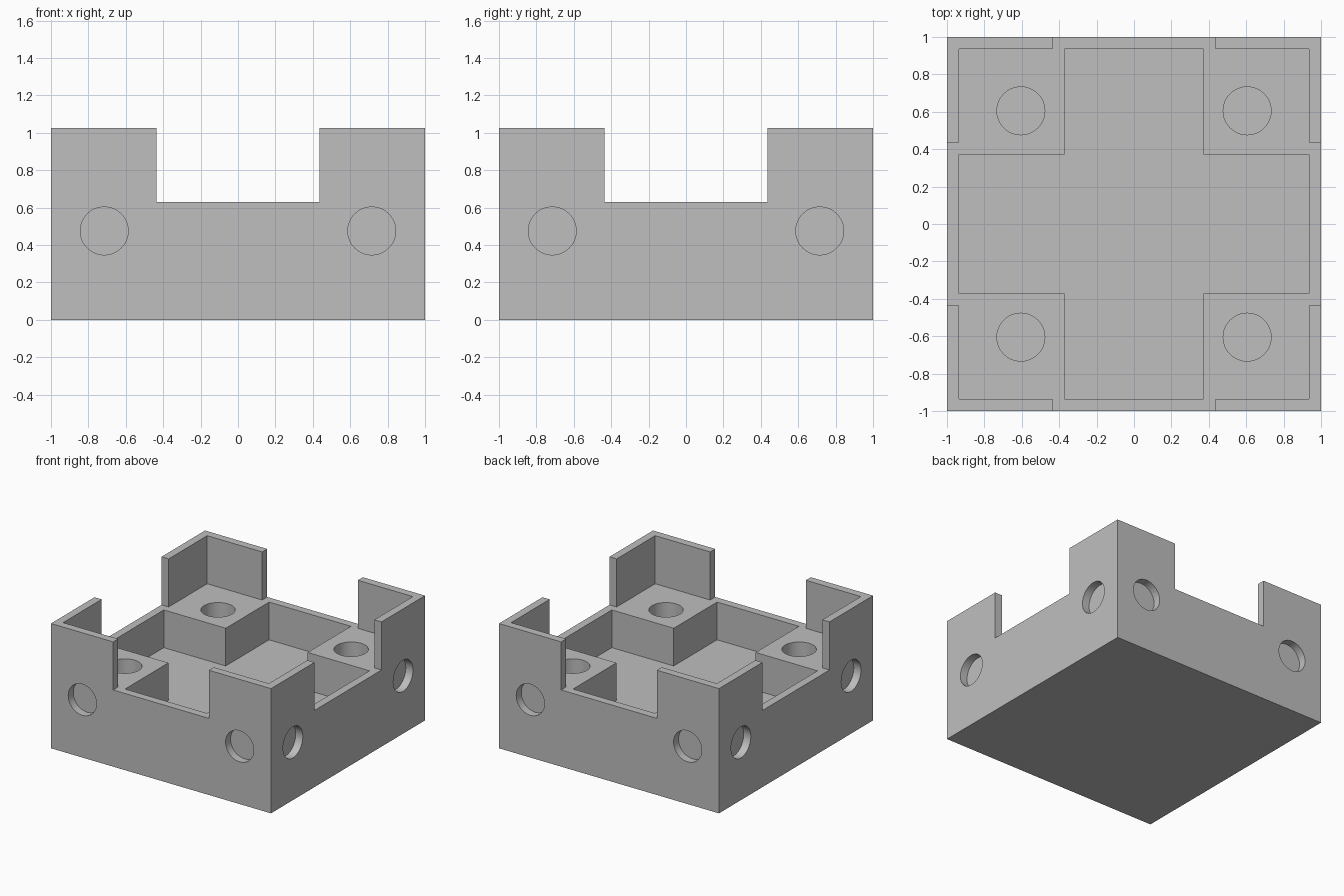
import bpy
import bmesh
import math
from mathutils import Matrix, Vector

if "Cube" in bpy.data.objects:
    bpy.data.objects.remove(bpy.data.objects["Cube"])

HALF, HEIGHT = 1.0, 1.025        # outer half width and corner height
INNER = 0.935                    # inside of the outer walls
FLOOR, LEDGE = 0.32, 0.63        # pocket floor, top of blocks and low walls
NOTCH, BLOCK = 0.435, 0.372      # half widths of wall gap and pocket arms
HOLE_R = 0.128

grey = bpy.data.materials.new("plain grey")
grey.diffuse_color = (0.52, 0.52, 0.52, 1)
grey.use_nodes = True
grey.node_tree.nodes["Principled BSDF"].inputs["Base Color"].default_value = grey.diffuse_color


def four_way(points):
    """Repeat one side of a profile around the four sides."""
    out = []
    for k in range(4):
        rot = Matrix.Rotation(k * math.pi / 2, 2)
        out += [rot @ Vector(p) for p in points]
    return out


def add_prism(bm, profile, z0, z1):
    """Extrude a counter-clockwise flat profile from z0 to z1."""
    face = bm.faces.new([bm.verts.new((p[0], p[1], z0)) for p in profile])
    res = bmesh.ops.extrude_face_region(bm, geom=[face], use_keep_orig=True)
    top = [g for g in res["geom"] if isinstance(g, bmesh.types.BMVert)]
    bmesh.ops.translate(bm, vec=(0, 0, z1 - z0), verts=top)
    bmesh.ops.recalc_face_normals(bm, faces=bm.faces[:])


def make_object(name, bm):
    mesh = bpy.data.meshes.new(name)
    bm.to_mesh(mesh)
    bm.free()
    mesh.materials.append(grey)
    obj = bpy.data.objects.new(name, mesh)
    bpy.context.collection.objects.link(obj)
    return obj


def cut(target, cutter):
    """Subtract the cutter from the target and remove it."""
    mod = target.modifiers.new("cut", "BOOLEAN")
    mod.operation, mod.solver, mod.object = "DIFFERENCE", "EXACT", cutter
    bpy.context.view_layer.objects.active = target
    bpy.ops.object.modifier_apply(modifier=mod.name)
    bpy.data.objects.remove(cutter)


# Solid tray block
bm = bmesh.new()
add_prism(bm, four_way([(HALF, HALF)]), 0, HEIGHT)
tray = make_object("corner_tray", bm)

# Upper interior with a gap in the middle of every wall
bm = bmesh.new()
add_prism(bm, four_way([(1.1, -NOTCH), (1.1, NOTCH), (INNER, NOTCH),
                        (INNER, INNER), (NOTCH, INNER)]), LEDGE, 1.2)
cut(tray, make_object("upper_cutter", bm))

# Cross-shaped pocket that leaves four corner blocks
bm = bmesh.new()
add_prism(bm, four_way([(INNER, -BLOCK), (INNER, BLOCK), (BLOCK, BLOCK)]),
          FLOOR, 0.8)
cut(tray, make_object("pocket_cutter", bm))

# Round holes: down into each block, and two shallow ones in each side
bm = bmesh.new()


def add_hole(matrix, depth):
    bmesh.ops.create_cone(bm, cap_ends=True, segments=64, radius1=HOLE_R,
                          radius2=HOLE_R, depth=2 * depth, matrix=matrix)


for k in range(4):
    turn = Matrix.Rotation(k * math.pi / 2, 4, "Z")
    add_hole(turn @ Matrix.Translation((0.605, 0.605, LEDGE)), 0.31)
    for x in (-0.715, 0.715):
        add_hole(turn @ Matrix.Translation((x, -HALF, 0.475))
                 @ Matrix.Rotation(math.pi / 2, 4, "X"), 0.065)
cut(tray, make_object("hole_cutter", bm))

# Smooth hole walls, sharp edges elsewhere
tray.select_set(True)
bpy.context.view_layer.objects.active = tray
bpy.ops.object.shade_smooth_by_angle(angle=math.radians(30))
